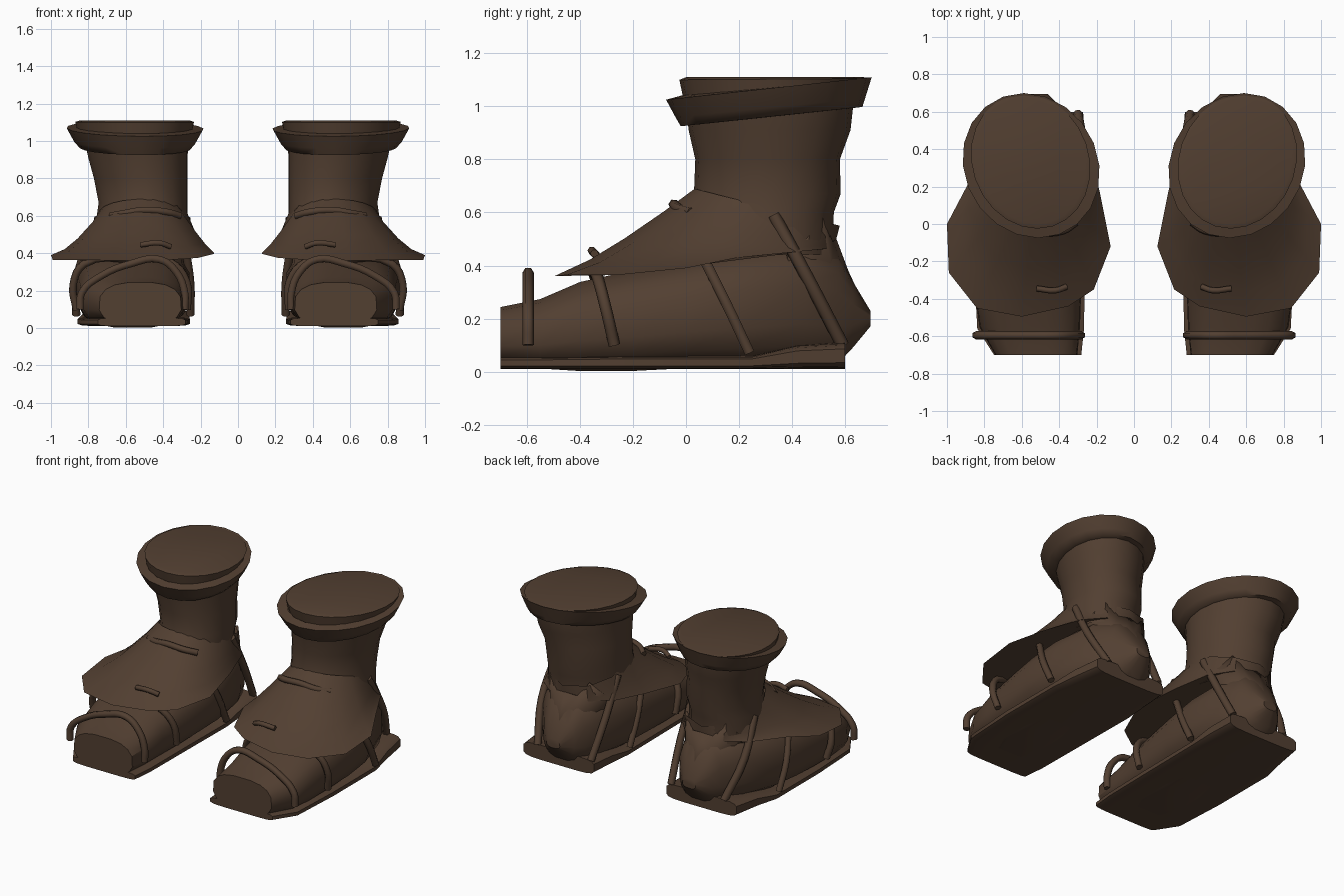
import bpy, bmesh, math

leather = bpy.data.materials.new("dark_brown_leather")
leather.diffuse_color = (0.085, 0.050, 0.031, 1)


def finish(obj):
    """Colour a part and mirror it to make the other boot."""
    obj.data.materials.append(leather)
    bpy.context.collection.objects.link(obj)
    obj.modifiers.new("pair", 'MIRROR').use_axis = (True, False, False)
    return obj


def loft(name, rings, angle=35, caps=(True, True), closed=True):
    """Skin a list of equally sized point rings, with optional end caps."""
    bm = bmesh.new()
    vr = [[bm.verts.new(p) for p in r] for r in rings]
    n = len(vr[0])
    for a, b in zip(vr, vr[1:]):
        for i in range(n if closed else n - 1):
            j = (i + 1) % n
            bm.faces.new((a[i], a[j], b[j], b[i]))
    if caps[0]:
        bm.faces.new(vr[0][::-1])
    if caps[1]:
        bm.faces.new(vr[-1])
    if all(caps):
        bmesh.ops.recalc_face_normals(bm, faces=bm.faces)
    me = bpy.data.meshes.new(name)
    bm.to_mesh(me)
    bm.free()
    me.shade_smooth()
    me.set_sharp_from_angle(angle=math.radians(angle))
    return finish(bpy.data.objects.new(name, me))


def oval(x0, x1, y0, y1, zf, zb, n=20, lean=0.1):
    """Horizontal oval, tilted from zf at the front to zb at the back."""
    cx, cy, rx, ry = (x0 + x1) / 2, (y0 + y1) / 2, (x1 - x0) / 2, (y1 - y0) / 2
    pts = []
    for i in range(n):
        a = 2 * math.pi * i / n
        c, s = math.cos(a), math.sin(a)
        pts.append((cx + rx * c + lean * ry * s, cy + ry * s,
                    zf + (zb - zf) * (s + 1) / 2))
    return pts


def section(y, x0, x1, z0, z1, power=0.7, taper=0.0, n=16):
    """Rounded upright cross-section across the foot, narrower at the top."""
    pts = []
    for i in range(n):
        a = 2 * math.pi * (i + 0.5) / n
        c, s = math.cos(a), math.sin(a)
        w = (x1 - x0) / 2 * (1 - taper * max(0, s))
        pts.append(((x0 + x1) / 2 + w * math.copysign(abs(c) ** power, c), y,
                    (z0 + z1) / 2 + (z1 - z0) / 2 * math.copysign(abs(s) ** power, s)))
    return pts


def cord(name, pts, radius=0.022):
    """Round strap through the given points."""
    cu = bpy.data.curves.new(name, 'CURVE')
    cu.dimensions = '3D'
    cu.bevel_depth, cu.bevel_resolution = radius, 1
    cu.resolution_u, cu.use_fill_caps = 4, True
    sp = cu.splines.new('BEZIER')
    sp.bezier_points.add(len(pts) - 1)
    for bp, p in zip(sp.bezier_points, pts):
        bp.co = p
        bp.handle_left_type = bp.handle_right_type = 'AUTO'
    return finish(bpy.data.objects.new(name, cu))


# Ankle shaft
loft("shaft", [oval(x0, x1, y0, y1, z, z) for x0, x1, y0, y1, z in (
    (0.27, 0.755, 0.01, 0.555, 0.44), (0.27, 0.755, 0.01, 0.557, 0.60),
    (0.27, 0.745, 0.03, 0.583, 0.67), (0.27, 0.77, 0.035, 0.58, 0.80),
    (0.27, 0.80, 0.01, 0.62, 0.91), (0.265, 0.82, 0.0, 0.63, 1.0))],
    caps=(False, False))

# Tilted rolled cuff and the flat top plug
loft("cuff", [oval(*r) for r in (
    (0.29, 0.80, 0.03, 0.60, 0.93, 0.99), (0.255, 0.845, -0.02, 0.665, 0.925, 0.998),
    (0.225, 0.875, -0.04, 0.675, 0.96, 1.03), (0.185, 0.915, -0.075, 0.70, 1.025, 1.11),
    (0.25, 0.85, -0.02, 0.66, 1.04, 1.10))], angle=60, caps=(False, False))
loft("top_plug", [oval(0.245, 0.86, -0.01, 0.68, 1.03, 1.09, 24),
                  oval(0.235, 0.87, -0.025, 0.695, 1.10, 1.105, 24),
                  oval(0.26, 0.845, 0.0, 0.67, 1.11, 1.11, 24)], angle=70, caps=(False, True))

# Flared instep flap: angular rim blended up into the shaft
rim = [(0.185, 0.18), (0.125, -0.12), (0.215, -0.35), (0.35, -0.44), (0.60, -0.495),
       (0.84, -0.45), (0.99, -0.26), (1.0, 0.0), (0.90, 0.19), (0.78, 0.42),
       (0.66, 0.53), (0.52, 0.555), (0.36, 0.53), (0.25, 0.40)]
rings = []
for t in (0, 0.25, 0.5, 0.78, 1):
    ring = []
    for x, y in rim:
        a = math.atan2((y - 0.30) / 0.28, (x - 0.505) / 0.24)
        tx, ty = 0.505 + 0.235 * math.cos(a), 0.305 + 0.275 * math.sin(a)
        z = 0.41 + 0.1 * y - (0.02 if x > 0.95 else 0)
        top = 0.62 - 0.07 * math.sin(a)
        bend = 1.15 + 0.45 * max(0, math.cos(a))
        ring.append((x + (tx - x) * t, y + (ty - y) * t, z + (top - z) * t ** bend))
    rings.append(ring)
loft("instep_flap", rings, angle=50, caps=(True, False))

# Foot body from toe to narrow pointed heel
loft("foot_body", [section(*r, taper=0.1) for r in (
    (-0.70, 0.30, 0.745, 0.02, 0.245), (-0.55, 0.285, 0.83, 0.01, 0.275),
    (-0.40, 0.28, 0.85, 0.0, 0.34), (-0.20, 0.265, 0.86, 0.0, 0.385),
    (0.0, 0.25, 0.87, 0.01, 0.42), (0.2, 0.25, 0.85, 0.01, 0.46),
    (0.45, 0.29, 0.77, 0.02, 0.49), (0.575, 0.35, 0.67, 0.03, 0.44),
    (0.63, 0.395, 0.63, 0.09, 0.34), (0.695, 0.46, 0.56, 0.17, 0.23))])

# Sole, rising around the heel
loft("sole", [section(y, x0, x1, 0.01, z, 0.4) for y, x0, x1, z in (
    (-0.70, 0.28, 0.75, 0.055), (-0.56, 0.265, 0.84, 0.055), (-0.2, 0.26, 0.86, 0.06),
    (0.25, 0.255, 0.86, 0.06), (0.42, 0.26, 0.83, 0.10), (0.60, 0.27, 0.80, 0.11))])

# Heel counter wrapped round the back, with two raised points
tops = (0.47, 0.50, 0.58, 0.49, 0.50, 0.49, 0.58, 0.50, 0.47)
arc = [math.radians(20 + 140 * i / 8) for i in range(9)]
counter = loft("heel_counter", [
    [(0.51 + rx * math.cos(a), 0.28 + ry * math.sin(a), z if z else tops[i])
     for i, a in enumerate(arc)]
    for rx, ry, z in ((0.17, 0.392, 0.25), (0.22, 0.332, 0.38), (0.262, 0.287, None))],
    caps=(False, False), closed=False)
counter.modifiers.new("thickness", 'SOLIDIFY').thickness = 0.012

# Straps: two arches over the toes, then pairs of side straps
cord("toe_strap", [(0.845, -0.595, 0.10), (0.835, -0.595, 0.19), (0.73, -0.595, 0.28),
                   (0.57, -0.595, 0.345), (0.42, -0.595, 0.367), (0.33, -0.595, 0.30),
                   (0.285, -0.595, 0.19), (0.285, -0.595, 0.10)])
cord("forefoot_strap", [(0.865, -0.27, 0.10), (0.882, -0.30, 0.23), (0.82, -0.33, 0.345),
                        (0.57, -0.345, 0.37), (0.36, -0.34, 0.35),
                        (0.275, -0.305, 0.25), (0.27, -0.27, 0.10)])
for side, mid, rear in (("outer", (0.865, 0.865, 0.82), (0.70, 0.76, 0.745)),
                        ("inner", (0.255, 0.255, 0.28), (0.30, 0.28, 0.28))):
    cord(side + "_midfoot_strap", list(zip(mid, (0.24, 0.16, 0.07), (0.07, 0.24, 0.42))))
    cord(side + "_heel_strap", list(zip(rear, (0.59, 0.46, 0.33), (0.10, 0.35, 0.59))), 0.025)

# Raised leather creases on the flap
cord("ankle_crease", [(0.31, 0.01, 0.60), (0.38, -0.035, 0.62), (0.50, -0.045, 0.63),
                      (0.60, -0.03, 0.615), (0.68, 0.02, 0.60)], 0.02)
cord("flap_crease", [(0.36, -0.335, 0.435), (0.42, -0.355, 0.455), (0.52, -0.345, 0.445)], 0.016)
